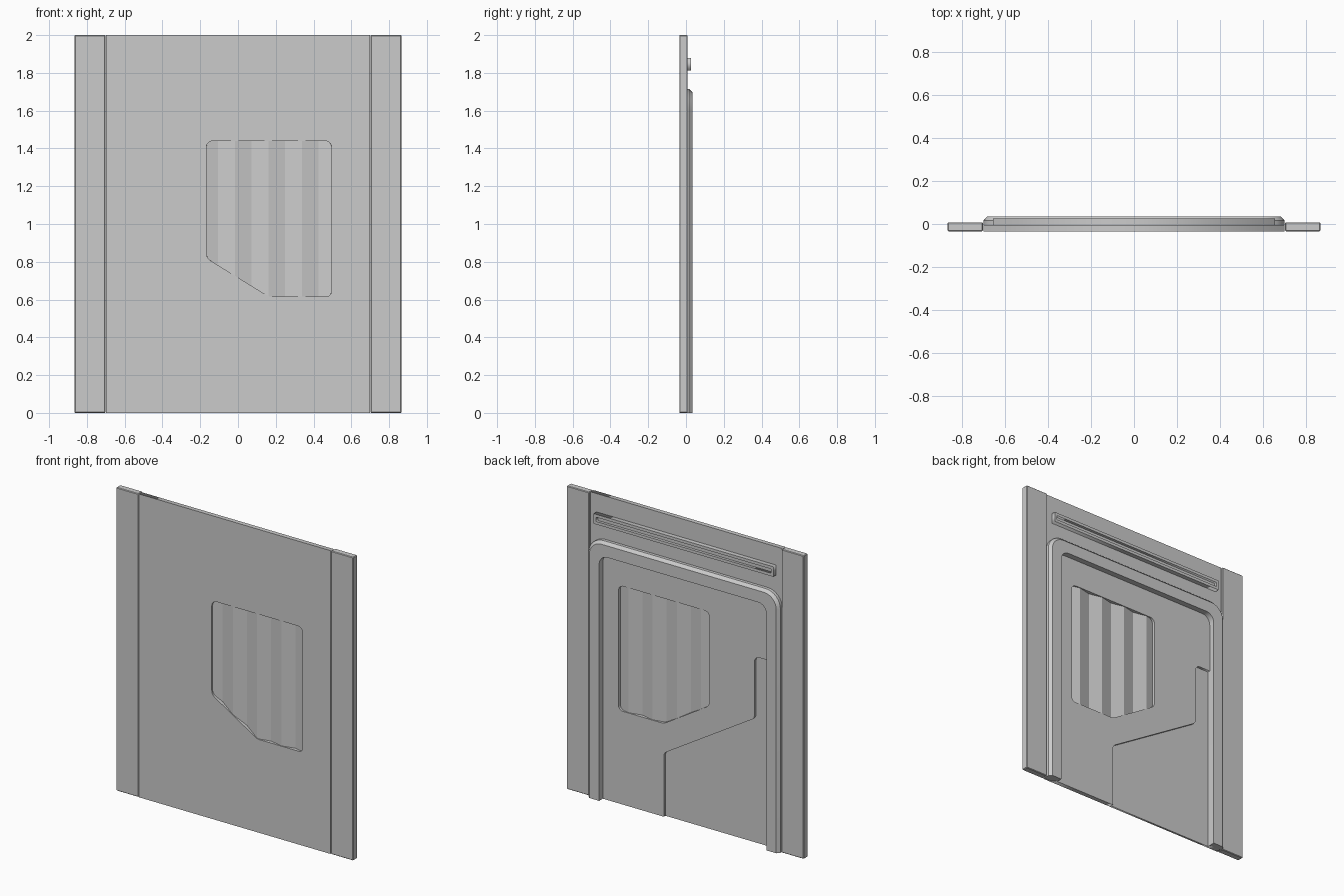
import bpy, bmesh, math
from mathutils import Vector

if "Cube" in bpy.data.objects:
    bpy.data.objects.remove(bpy.data.objects["Cube"])

FRONT, BACK = -0.034, -0.004


def rounded(points, segs=6):
    """Closed outline from (x, z, radius) corners, with each corner filleted."""
    out = []
    n = len(points)
    for i, (x, z, r) in enumerate(points):
        p = Vector((x, z))
        if r == 0:
            out.append(p)
            continue
        a = (Vector(points[i - 1][:2]) - p).normalized()
        b = (Vector(points[(i + 1) % n][:2]) - p).normalized()
        half = a.angle(b) / 2
        centre = p + (a + b).normalized() * (r / math.sin(half))
        start = p + a * (r / math.tan(half)) - centre
        end = p + b * (r / math.tan(half)) - centre
        sweep = start.angle_signed(end)
        for k in range(segs + 1):
            t = -sweep * k / segs
            c, s = math.cos(t), math.sin(t)
            out.append(centre + Vector((start.x * c - start.y * s, start.x * s + start.y * c)))
    return out


def add_mesh(name, bm):
    bmesh.ops.recalc_face_normals(bm, faces=bm.faces)
    me = bpy.data.meshes.new(name)
    bm.to_mesh(me)
    bm.free()
    ob = bpy.data.objects.new(name, me)
    bpy.context.collection.objects.link(ob)
    return ob


def plate(name, loops, y0, y1):
    """Flat plate in the xz plane; extra loops become holes."""
    cu = bpy.data.curves.new(name, 'CURVE')
    cu.dimensions = '2D'
    cu.fill_mode = 'BOTH'
    cu.extrude = (y1 - y0) / 2
    for loop in loops:
        sp = cu.splines.new('POLY')
        sp.points.add(len(loop) - 1)
        for pt, (x, z) in zip(sp.points, loop):
            pt.co = (x, z, 0, 1)
        sp.use_cyclic_u = True
    ob = bpy.data.objects.new(name, cu)
    bpy.context.collection.objects.link(ob)
    ob.rotation_euler.x = math.pi / 2
    ob.location.y = (y0 + y1) / 2
    bpy.ops.object.select_all(action='DESELECT')
    ob.select_set(True)
    bpy.context.view_layer.objects.active = ob
    bpy.ops.object.convert(target='MESH')
    return bpy.context.object


def rect(hx, z0, z1):
    return [(-hx, z0), (hx, z0), (hx, z1), (-hx, z1)]


# main panel with window opening and stepped cut-out
step = [(-0.61, 1.235, 0), (-0.497, 1.235, 0.035), (-0.497, 0.825, 0.04),
        (0.165, 0.42, 0.04), (0.165, 0, 0)]
window = rounded([(-0.168, 1.44, 0.035), (0.495, 1.44, 0.035), (0.495, 0.615, 0.03),
                  (0.165, 0.615, 0.06), (-0.168, 0.82, 0.05)])
outer = rounded([(0.698, 0, 0), (0.698, 2, 0), (-0.698, 2, 0), (-0.698, 0, 0), (-0.61, 0, 0)] + step)
plate("main_panel", [outer, window], FRONT, BACK)

# thinner lower panel filling the stepped cut-out
plate("lower_panel", [rounded([(-0.61, 0, 0)] + step)], FRONT, -0.021)

# pleated window sheet: outline sliced into strips, then folded
bm = bmesh.new()
bm.faces.new([bm.verts.new((x, 0, z)) for x, z in window])
pitch, first = 0.0885, -0.105
for k in range(8):
    bmesh.ops.bisect_plane(bm, geom=bm.verts[:] + bm.edges[:] + bm.faces[:],
                           plane_co=(first + k * pitch, 0, 0), plane_no=(1, 0, 0))
for v in bm.verts:
    t = ((v.co.x - first) / pitch) % 2
    v.co.y = -0.029 + 0.02 * abs(t - 1)
sheet = add_mesh("window_sheet", bm)
mod = sheet.modifiers.new("thickness", 'SOLIDIFY')
mod.thickness = 0.003
mod.offset = 0

# side strips
for side, label in ((-1, "left"), (1, "right")):
    bm = bmesh.new()
    bmesh.ops.create_cube(bm, size=1)
    for v in bm.verts:
        v.co = (side * 0.7835 + v.co.x * 0.163, -0.0135 + v.co.y * 0.043, 1 + v.co.z * 2)
    ob = add_mesh("side_strip_" + label, bm)
    mod = ob.modifiers.new("edges", 'BEVEL')
    mod.width = 0.004
    mod.segments = 1

# arched frame on the back, lofted from nested arches
def arch(half, top, radius):
    return rounded([(-half, 0, 0), (-half, top, radius), (half, top, radius), (half, 0, 0)], 8)


section = [(0.61, 1.62, 0.06, -0.024), (0.61, 1.62, 0.06, 0.034), (0.682, 1.697, 0.09, 0.034),
           (0.7, 1.715, 0.108, 0.016), (0.7, 1.715, 0.108, -0.024)]
bm = bmesh.new()
rings = [[bm.verts.new((x, y, z)) for x, z in arch(h, t, r)] for h, t, r, y in section]
for i, ring in enumerate(rings):
    nxt = rings[(i + 1) % len(rings)]
    for j in range(len(ring) - 1):
        bm.faces.new((ring[j], ring[j + 1], nxt[j + 1], nxt[j]))
for j in (0, -1):
    bm.faces.new([ring[j] for ring in rings])
frame = add_mesh("arched_frame", bm)
bpy.ops.object.select_all(action='DESELECT')
frame.select_set(True)
bpy.context.view_layer.objects.active = frame
bpy.ops.object.shade_smooth_by_angle(angle=math.radians(25))

# slotted rail above the frame
plate("rail_rim", [rect(0.655, 1.813, 1.879), rect(0.638, 1.832, 1.86)], BACK, 0.026)
plate("rail_floor", [rect(0.645, 1.82, 1.872)], BACK, 0.008)
